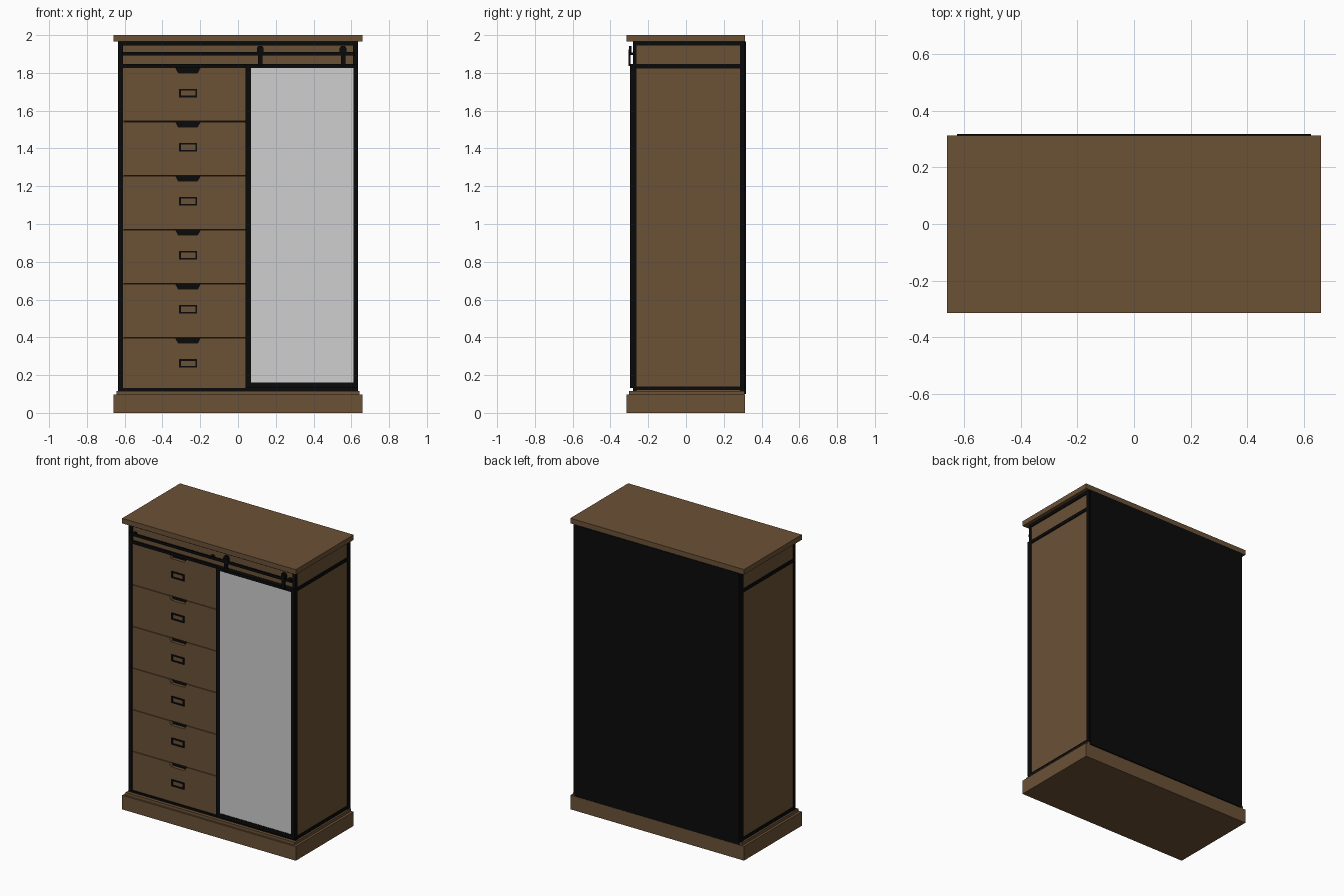
import bpy, bmesh

cube = bpy.data.objects.get("Cube")
if cube:
    bpy.data.objects.remove(cube, do_unlink=True)


def material(name, rgb):
    m = bpy.data.materials.new(name)
    m.use_nodes = True
    m.diffuse_color = (*rgb, 1)
    m.node_tree.nodes["Principled BSDF"].inputs["Base Color"].default_value = (*rgb, 1)
    return m


WOOD = material("brown wood", (0.147, 0.083, 0.037))
BLACK = material("black metal", (0.003, 0.003, 0.003))
MIRROR = material("mirror grey", (0.62, 0.62, 0.62))


def finish(name, bm, mat):
    bmesh.ops.recalc_face_normals(bm, faces=bm.faces)
    me = bpy.data.meshes.new(name)
    bm.to_mesh(me)
    bm.free()
    me.materials.append(mat)
    ob = bpy.data.objects.new(name, me)
    bpy.context.scene.collection.objects.link(ob)
    return ob


def box(name, x, y, z, mat):
    """Box from its (min, max) span on each axis."""
    bm = bmesh.new()
    bmesh.ops.create_cube(bm, size=1)
    for v in bm.verts:
        v.co = [s[0] if c < 0 else s[1] for c, s in zip(v.co, (x, y, z))]
    return finish(name, bm, mat)


def plate(name, outline, y, mat):
    """Front-facing outline in x and z, extruded along y."""
    bm = bmesh.new()
    face = bm.faces.new([bm.verts.new((px, y[0], pz)) for px, pz in outline])
    ext = bmesh.ops.extrude_face_region(bm, geom=[face])
    for v in ext["geom"]:
        if isinstance(v, bmesh.types.BMVert):
            v.co.y = y[1]
    return finish(name, bm, mat)


def frame(name, x, y, z, w, mat):
    """Rectangular frame made of two stiles and two rails."""
    for i, xs in enumerate(((x[0], x[0] + w), (x[1] - w, x[1]))):
        box(f"{name}_stile_{i}", xs, y, z, mat)
    inner = (x[0] + w, x[1] - w)
    for i, zs in enumerate(((z[0], z[0] + w), (z[1] - w, z[1]))):
        box(f"{name}_rail_{i}", inner, y, zs, mat)


# Plinth and top
box("plinth", (-.66, .66), (-.315, .313), (0, .097), WOOD)
box("plinth_step", (-.643, .643), (-.303, .309), (.097, .117), WOOD)
box("top_board", (-.66, .66), (-.315, .313), (1.965, 2), WOOD)

# Back panel
box("back_panel", (-.625, .625), (.302, .317), (.1, 1.965), BLACK)

# Sides: wood panels in a black frame
for side, s in (("left", 1), ("right", -1)):
    def span(a, b):
        return tuple(sorted((s * a, s * b)))
    box(f"{side}_side_panel", span(.6, .628), (-.266, .3), (.117, 1.965), WOOD)
    box(f"{side}_front_post", span(.61, .635), (-.281, -.263), (.117, 1.965), BLACK)
    box(f"{side}_back_post", span(.61, .635), (.285, .312), (.117, 1.965), BLACK)
    for i, z in enumerate(((.12, .14), (1.824, 1.846), (1.945, 1.965))):
        box(f"{side}_side_rail_{i}", span(.61, .635), (-.263, .285), z, BLACK)

# Front framework
for i, z in enumerate(((.117, .131), (1.826, 1.846), (1.945, 1.965))):
    box(f"front_rail_{i}", (-.61, .61), (-.281, -.25), z, BLACK)
box("front_header", (-.61, .61), (-.268, -.25), (1.846, 1.945), WOOD)
box("drawer_backing", (-.6, .6), (-.252, -.242), (.12, 1.84), BLACK)

# Six drawer fronts with notched finger grips and label holders
STEP = .2862
for i in range(6):
    z0 = .113 + i * STEP
    top = z0 + STEP - .004
    low = max(z0, .131)
    plate(f"drawer_{i}", [
        (-.61, low), (.06, low), (.06, top), (-.2, top), (-.214, top - .026),
        (-.316, top - .026), (-.33, top), (-.61, top)], (-.274, -.25), WOOD)
    z = .262 + i * STEP
    frame(f"label_holder_{i}", (-.312, -.216), (-.28, -.272), (z - .023, z + .023), .009, BLACK)

# Sliding mirror door
door_y = (-.297, -.281)
box("door_left_stile", (.04, .07), door_y, (.131, 1.846), BLACK)
box("door_right_stile", (.612, .636), door_y, (.131, 1.846), BLACK)
box("door_bottom_rail", (.07, .612), door_y, (.131, .16), BLACK)
box("door_top_rail", (.07, .612), door_y, (1.826, 1.846), BLACK)
box("door_mirror", (.07, .612), (-.294, -.283), (.16, 1.826), MIRROR)

# Sliding track with spacers and door hangers
box("track", (-.615, .62), (-.303, -.294), (1.893, 1.911), BLACK)
for i, x in enumerate((-.59, 0, .59)):
    box(f"track_spacer_{i}", (x - .008, x + .008), (-.295, -.265), (1.895, 1.909), BLACK)
for i, x in enumerate((.118, .556)):
    box(f"hanger_{i}", (x - .012, x + .012), (-.305, -.294), (1.836, 1.925), BLACK)
    plate(f"roller_{i}", [
        (x - .018, 1.909), (x + .018, 1.909), (x + .018, 1.93),
        (x + .01, 1.943), (x - .01, 1.943), (x - .018, 1.93)], (-.303, -.288), BLACK)
